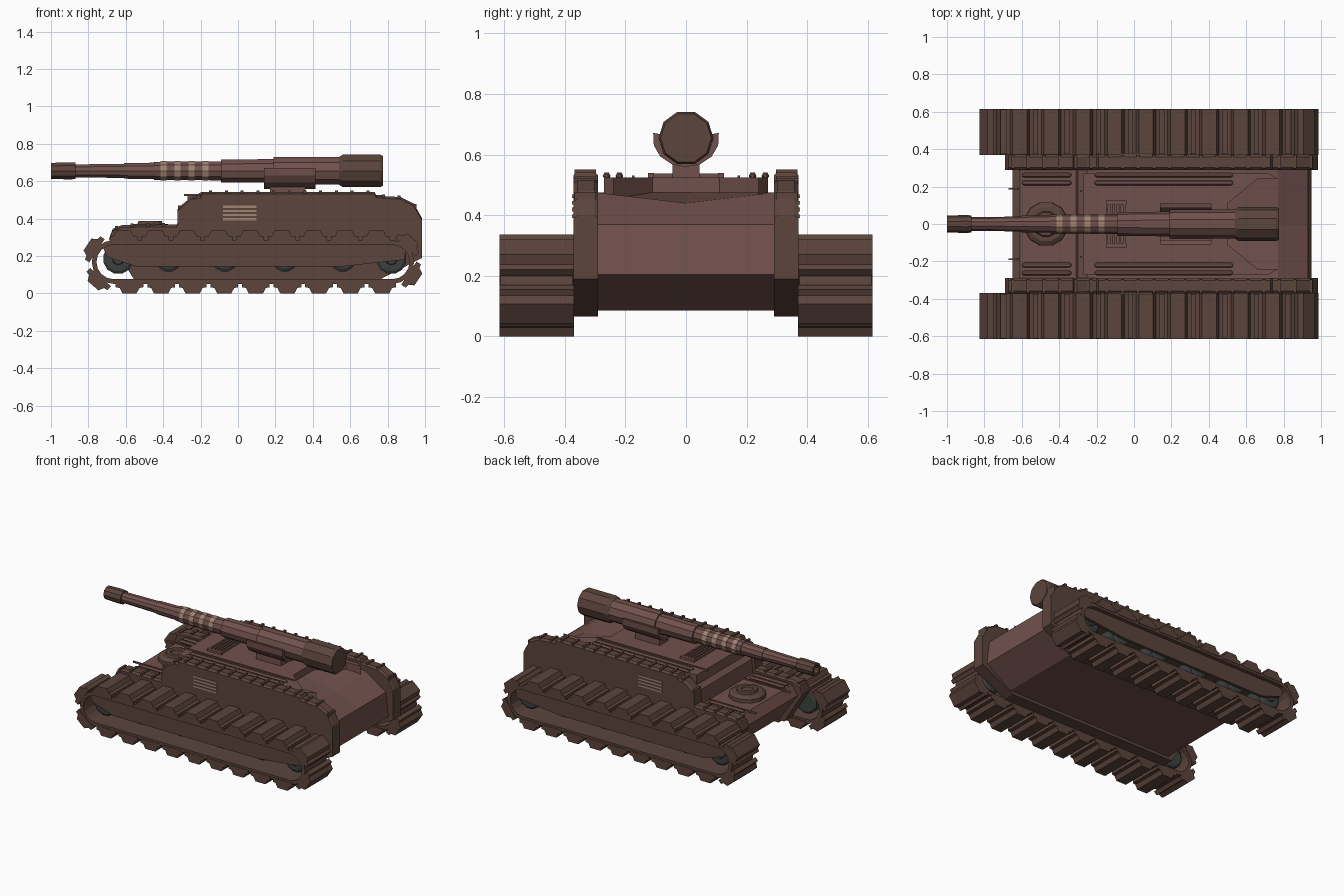
import bpy, bmesh, math
from mathutils import Matrix, Vector

if "Cube" in bpy.data.objects:
    bpy.data.objects.remove(bpy.data.objects["Cube"])

def material(name, rgb):
    m = bpy.data.materials.new(name)
    m.diffuse_color = (*rgb, 1)
    m.use_nodes = True
    m.node_tree.nodes["Principled BSDF"].inputs["Base Color"].default_value = m.diffuse_color
    return m

RED = material("hull_red", (0.165, 0.082, 0.072))
BROWN = material("armour_brown", (0.105, 0.058, 0.045))
DARK = material("wheel_grey", (0.045, 0.055, 0.052))
TAN = material("stripe_tan", (0.36, 0.23, 0.17))

def finish(name, bm, mat):
    bmesh.ops.recalc_face_normals(bm, faces=bm.faces)
    me = bpy.data.meshes.new(name)
    bm.to_mesh(me)
    bm.free()
    me.materials.append(mat)
    ob = bpy.data.objects.new(name, me)
    bpy.context.collection.objects.link(ob)
    return ob

def rings(bm, loops, cap=True, closed=False):
    """Skin a list of equal-length vertex rings."""
    vs = [[bm.verts.new(p) for p in l] for l in loops]
    n = len(vs[0])
    pairs = list(zip(vs, vs[1:])) + ([(vs[-1], vs[0])] if closed else [])
    for a, b in pairs:
        for i in range(n):
            j = (i + 1) % n
            bm.faces.new((a[i], a[j], b[j], b[i]))
    if cap and not closed:
        bm.faces.new(vs[0])
        bm.faces.new(vs[-1])

def slab(bm, pts, y0, y1):
    """Extrude an x-z outline along y."""
    rings(bm, [[(x, y, z) for x, z in pts] for y in (y0, y1)])

def box(bm, x0, x1, y0, y1, z0, z1):
    slab(bm, [(x0, z0), (x1, z0), (x1, z1), (x0, z1)], y0, y1)

def tube(name, prof, mat, sides, mtx):
    """Turn a (height, radius) profile about local z, then place it."""
    bm = bmesh.new()
    rings(bm, [[mtx @ Vector((r * math.cos((k + .5) * math.tau / sides),
                              r * math.sin((k + .5) * math.tau / sides), h))
                for k in range(sides)] for h, r in prof])
    return finish(name, bm, mat)

# central hull: side outline with a rear roof that dips in the middle
hull = [(-0.65, 0.27), (-0.61, 0.335), (-0.31, 0.335), (-0.30, 0.43), (-0.25, 0.475), (0.50, 0.475),
        (0.77, 0.475), (0.93, 0.37), (0.95, 0.205), (0.76, 0.085), (-0.52, 0.085)]
bm = bmesh.new()
rings(bm, [[(x, y, z - (0.035 if y == 0 and x > 0.6 and z > 0.45 else 0)) for x, z in hull]
           for y in (-0.295, 0, 0.295)])
finish("hull", bm, RED)

# raised roof with a notch open to the rear
roof = [(-0.27, -0.27), (0.72, -0.27), (0.77, -0.24), (0.66, -0.24), (0.50, -0.11)]
roof += [(x, -y) for x, y in reversed(roof)]
bm = bmesh.new()
rings(bm, [[(x, y, z) for x, y in roof] for z in (0.44, 0.525)])
finish("roof", bm, RED)

# tall side armour, with cleats following its upper edge
low_edge = [(0.985, 0.19), (0.74, 0.065), (-0.55, 0.065)]
top_edge = [(-0.69, 0.29), (-0.67, 0.345), (-0.62, 0.365), (-0.325, 0.368), (-0.322, 0.455), (-0.25, 0.515),
            (-0.20, 0.52), (-0.19, 0.543), (0.73, 0.543), (0.74, 0.522), (0.87, 0.515), (0.94, 0.48),
            (0.985, 0.40)]
for s, side in ((-1, "near"), (1, "far")):
    bm = bmesh.new()
    face = [(x, z - (0.012 if z > 0.3 else 0)) for x, z in top_edge] + low_edge
    edge = top_edge + low_edge
    rings(bm, [[(x, s * y, z) for x, z in p]
               for p, y in ((face, 0.29), (edge, 0.302), (edge, 0.358), (face, 0.372))])
    finish("side_armour_" + side, bm, BROWN)
    bm = bmesh.new()
    for k in range(20):
        x = -0.65 + k * 0.084
        for (xa, za), (xb, zb) in zip(top_edge, top_edge[1:]):
            if xa <= x < xb:
                z = za + (zb - za) * (x - xa) / (xb - xa)
                box(bm, x - .008, x + .008, s * 0.297, s * 0.368, z - .02, z + .008)
    finish("armour_cleats_" + side, bm, BROWN)

    # cooling slats on the side
    bm = bmesh.new()
    for k in range(4):
        box(bm, -0.08, 0.10, s * 0.37, s * 0.377, 0.391 + k * 0.022, 0.403 + k * 0.022)
    finish("side_slats_" + side, bm, TAN)

    # stowage rods on deck and roof
    for y in (0.22, 0.262):
        for x0, x1, z in ((-0.60, -0.335, 0.342), (-0.21, 0.53, 0.53)):
            tube("deck_rod_" + side, [(x0, .006), (x0 + .012, .013), (x1 - .012, .013), (x1, .006)], RED, 6,
                 Matrix.Translation((0, s * y, z)) @ Matrix.Rotation(math.pi / 2, 4, 'Y'))
    bm = bmesh.new()
    box(bm, -0.67, -0.30, s * 0.185, s * 0.193, 0.33, 0.342)
    box(bm, -0.29, 0.56, s * 0.17, s * 0.178, 0.52, 0.531)
    finish("deck_rail_" + side, bm, RED)

# tracks: racetrack path walked by distance
CX0, CX1, CZ, R = -0.665, 0.825, 0.168, 0.117
L = CX1 - CX0
TOTAL = 2 * L + math.tau * R

def track_point(d):
    d %= TOTAL
    if d < L:
        return Vector((CX0 + d, CZ - R)), -math.pi / 2
    if d < L + math.pi * R:
        a = -math.pi / 2 + (d - L) / R
        c = CX1
    elif d < 2 * L + math.pi * R:
        return Vector((CX1 - (d - L - math.pi * R), CZ + R)), math.pi / 2
    else:
        a = math.pi / 2 + (d - 2 * L - math.pi * R) / R
        c = CX0
    return Vector((c + R * math.cos(a), CZ + R * math.sin(a))), a

PADS = 22
ends = [L * i for i in (0, 1)]
arc = math.pi * R / 8
stops = [i * arc + L for i in range(9)] + [i * arc + 2 * L + math.pi * R for i in range(8)] + [0]
for s, side in ((-1, "near"), (1, "far")):
    bm = bmesh.new()
    loops = []
    for d in stops:
        p, a = track_point(d)
        q = p - Vector((math.cos(a), math.sin(a))) * 0.025
        loops.append([(p.x, s * .375, p.y), (p.x, s * .612, p.y), (q.x, s * .612, q.y), (q.x, s * .375, q.y)])
    rings(bm, loops, closed=True)
    finish("track_band_" + side, bm, BROWN)

    bm = bmesh.new()
    for k in range(PADS):
        p, a = track_point(0.085 + k * TOTAL / PADS)
        n, t = Vector((math.cos(a), math.sin(a))), Vector((-math.sin(a), math.cos(a)))
        pts = [p + t * u + n * v for u, v in ((-.074, -.01), (.074, -.01), (.074, .018), (.053, .022),
                                             (.038, .051), (-.038, .051), (-.053, .022), (-.074, .018))]
        slab(bm, [tuple(q) for q in pts], s * 0.37, s * 0.615)
    finish("track_pads_" + side, bm, BROWN)

    # skirt hanging over the wheels
    bm = bmesh.new()
    slab(bm, [(-0.73, 0.265), (-0.70, 0.195), (-0.55, 0.145), (0.57, 0.145), (0.89, 0.18), (0.90, 0.265)],
         s * 0.565, s * 0.585)
    finish("wheel_skirt_" + side, bm, BROWN)

    # road wheels with hubs
    for i, x in enumerate((-0.64, -0.37, -0.07, 0.25, 0.56, 0.82)):
        r = 0.082 if i in (0, 5) else 0.07
        tube(f"wheel_{side}_{i}", [(-.09, r - .015), (-.08, r), (.06, r), (.07, r - .015), (.072, r * .4),
                                   (.08, r * .35)], DARK, 12,
             Matrix.Translation((x, s * .48, .185)) @ Matrix.Rotation(-s * math.pi / 2, 4, 'X'))

# front hatch
tube("hatch", [(.33, .12), (.358, .118), (.372, .095), (.372, .07), (.386, .065), (.386, .04), (.376, .035)],
     BROWN, 12, Matrix.Translation((-0.47, 0, 0)))

# roof grille
bm = bmesh.new()
for y0, y1 in ((-.125, -.105), (.105, .125)):
    box(bm, -0.15, -0.04, y0, y1, .52, .54)
for k in range(5):
    box(bm, -0.15 + k * .023, -0.138 + k * .023, -.11, .11, .52, .538)
finish("roof_grille", bm, RED)

# gun pedestal and half-pipe cradle
bm = bmesh.new()
box(bm, 0.17, 0.36, -.045, .045, .51, .585)
finish("gun_pedestal", bm, RED)
GZ = 0.655
angles = [math.radians(170 + 200 * k / 8) for k in range(9)]
section = [(.11 * math.cos(a), GZ + .096 * math.sin(a)) for a in angles]
section += [(.088 * math.cos(a), GZ + .075 * math.sin(a)) for a in reversed(angles)]
bm = bmesh.new()
rings(bm, [[(x, y, z) for y, z in section] for x in (0.14, 0.415)])
finish("gun_cradle", bm, RED)

# gun, stepped from muzzle to breech
along_x = Matrix.Translation((0, 0, GZ)) @ Matrix.Rotation(math.pi / 2, 4, 'Y') @ Matrix.Rotation(math.pi / 10, 4, 'Z')
along_x = Matrix.Translation((0, 0, GZ)) @ Matrix.Rotation(math.pi / 2, 4, 'Y')
tube("gun_muzzle", [(-.96, .02), (-1, .03), (-1, .045), (-.90, .048), (-.87, .046), (-.87, .03)], BROWN, 10, along_x)
tube("gun_barrel", [(-.88, .036), (-.61, .04), (-.61, .044), (-.45, .046), (-.45, .051), (-.09, .053), (-.09, .064),
                    (.19, .066), (.19, .077), (.56, .077)], RED, 10, along_x)
tube("gun_breech", [(.54, .078), (.56, .091), (.76, .091), (.775, .084)], BROWN, 10, along_x)
for k in range(4):
    x = -0.415 + k * 0.075
    tube("barrel_stripe", [(x, .05), (x, .0545), (x + .032, .0545), (x + .032, .05)], TAN, 10, along_x)
